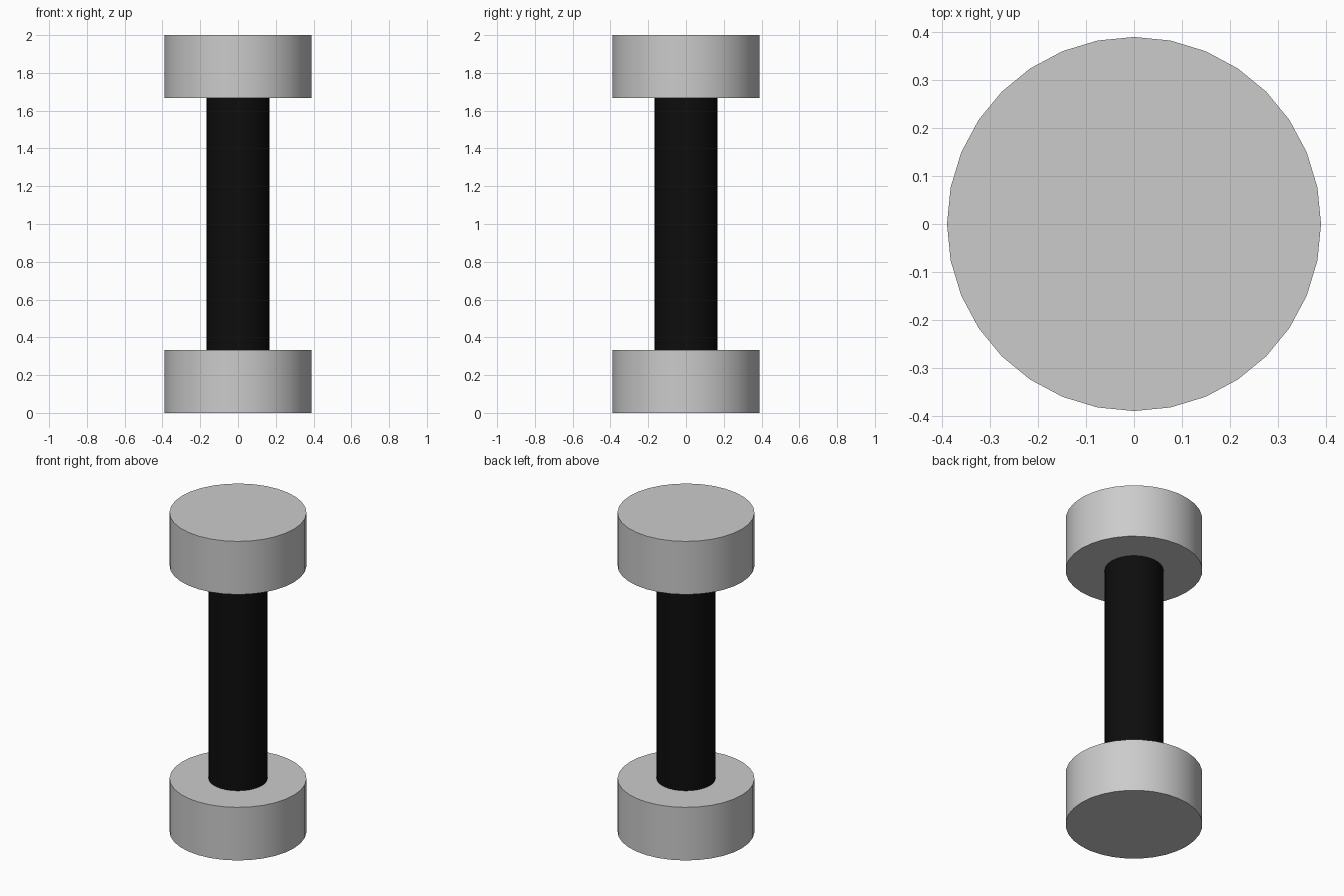
import bpy
import math

cube = bpy.data.objects.get("Cube")
if cube:
    bpy.data.objects.remove(cube, do_unlink=True)


def material(name, rgb):
    mat = bpy.data.materials.new(name)
    mat.use_nodes = True
    colour = (*rgb, 1.0)
    mat.diffuse_color = colour
    mat.node_tree.nodes["Principled BSDF"].inputs["Base Color"].default_value = colour
    return mat


def cylinder(name, radius, bottom, top, mat):
    bpy.ops.mesh.primitive_cylinder_add(
        vertices=32, radius=radius, depth=top - bottom,
        location=(0, 0, (bottom + top) / 2))
    obj = bpy.context.object
    obj.name = name
    obj.data.materials.append(mat)
    bpy.ops.object.shade_smooth_by_angle(angle=math.radians(30))
    return obj


light_grey = material("light grey", (0.6, 0.6, 0.6))
black = material("black", (0.004, 0.004, 0.004))

WEIGHT_RADIUS = 0.389
WEIGHT_HEIGHT = 0.333

# End weights
cylinder("lower_weight", WEIGHT_RADIUS, 0, WEIGHT_HEIGHT, light_grey)
cylinder("upper_weight", WEIGHT_RADIUS, 2 - WEIGHT_HEIGHT, 2, light_grey)

# Grip between the weights
cylinder("grip", 0.167, WEIGHT_HEIGHT, 2 - WEIGHT_HEIGHT, black)
